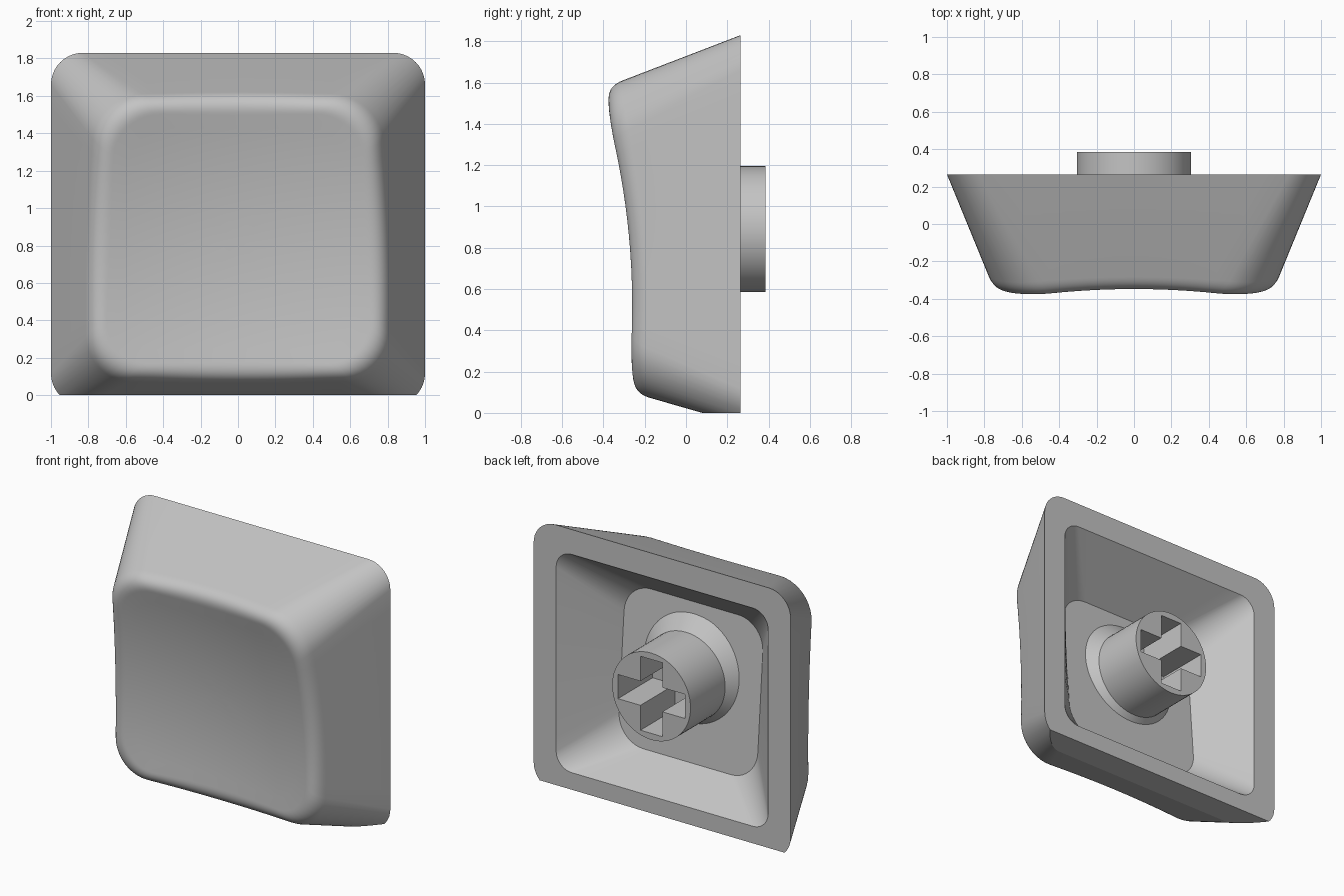
import bpy, bmesh, math
from mathutils import Matrix

if "Cube" in bpy.data.objects:
    bpy.data.objects.remove(bpy.data.objects["Cube"])

grey = bpy.data.materials.new("plain grey")
grey.use_nodes = True
COLOUR = (0.55, 0.55, 0.55, 1)
grey.diffuse_color = COLOUR
grey.node_tree.nodes["Principled BSDF"].inputs["Base Color"].default_value = COLOUR

BACK = 0.265       # plane of the open rim
CENTRE_Z = 0.84
STEM_Z = 0.89
ARC, SIDE, FILLET, DISH = 10, 12, 12, 9


def finish(bm, name):
    bmesh.ops.recalc_face_normals(bm, faces=bm.faces)
    mesh = bpy.data.meshes.new(name)
    bm.to_mesh(mesh)
    bm.free()
    ob = bpy.data.objects.new(name, mesh)
    bpy.context.collection.objects.link(ob)
    mesh.materials.append(grey)
    return ob


def smooth(ob):
    bpy.ops.object.select_all(action='DESELECT')
    ob.select_set(True)
    bpy.context.view_layer.objects.active = ob
    bpy.ops.object.shade_smooth_by_angle(angle=math.radians(14))


def rounded_rect(hx, z0, z1, r):
    """Rounded rectangle as (x, z) points, with subdivided straight sides."""
    arcs = []
    for q, (cx, cz) in enumerate([(hx - r, z1 - r), (r - hx, z1 - r),
                                  (r - hx, z0 + r), (hx - r, z0 + r)]):
        angles = [(q + k / ARC) * math.pi / 2 for k in range(ARC + 1)]
        arcs.append([(cx + r * math.cos(a), cz + r * math.sin(a)) for a in angles])
    pts = []
    for q in range(4):
        (ax, az), (bx, bz) = arcs[q][-1], arcs[(q + 1) % 4][0]
        pts += arcs[q]
        pts += [(ax + (bx - ax) * k / SIDE, az + (bz - az) * k / SIDE)
                for k in range(1, SIDE)]
    return pts


def wall(depth):
    """Outer tapered outline at a depth in front of the rim."""
    return rounded_rect(1 - 0.41 * depth, -0.053 + 0.286 * depth,
                        1.83 - 0.384 * depth, 0.17 + 0.15 * depth)


def dish(x, z):
    return -0.20 - 0.142 * (z - 0.5) ** 2 - 0.12 * x * x


def mix(a, b, t):
    return tuple(p + (q - p) * t for p, q in zip(a, b))


# Each spoke runs from the rim, up the wall, round the edge and into the dish
count = len(wall(0))
spokes = []
for i in range(count):
    depth = 0.6
    for _ in range(12):
        x, z = wall(depth)[i]
        depth = BACK - dish(x, z)
    edge = (x, BACK - depth, z)
    ax, az = wall(depth - 0.085)[i]
    low = (ax, BACK - depth + 0.085, az)
    reach = 0.09 / math.hypot(x, z - CENTRE_Z)
    bx, bz = mix((x, z), (0, CENTRE_Z), reach)
    inner = (bx, dish(bx, bz), bz)
    x0, z0 = wall(0)[i]
    spoke = [(x0, BACK, z0)]
    for k in range(FILLET + 1):
        t = k / FILLET
        spoke.append(mix(mix(low, edge, t), mix(edge, inner, t), t))
    for k in range(1, DISH):
        px, pz = mix((bx, bz), (0, CENTRE_Z), k / DISH)
        spoke.append((px, dish(px, pz), pz))
    spokes.append(spoke)

# Cavity opening and its tilted floor
opening = [(x, BACK, z) for x, z in rounded_rect(0.825, 0.12, 1.655, 0.12)]
floor = [(x, -0.06 - 0.08 * (z - STEM_Z), z)
         for x, z in rounded_rect(0.54, 0.28, 1.37, 0.2)]

# Cap shell: loft of all rings from cavity floor to dish centre
bm = bmesh.new()
loops = [floor, opening] + [list(level) for level in zip(*spokes)]
rings = [[bm.verts.new(p) for p in loop] for loop in loops]
for a, b in zip(rings, rings[1:]):
    for i in range(count):
        j = (i + 1) % count
        bm.faces.new((a[i], a[j], b[j], b[i]))
bm.faces.new(rings[0])
tip = bm.verts.new((0, dish(0, CENTRE_Z), CENTRE_Z))
for i in range(count):
    bm.faces.new((rings[-1][i], rings[-1][(i + 1) % count], tip))

# Flat cut along the lower edge
cut = bmesh.ops.bisect_plane(bm, geom=bm.verts[:] + bm.edges[:] + bm.faces[:],
                             plane_co=(0, 0, 0), plane_no=(0, 0, -1),
                             clear_outer=True)
cut_edges = [e for e in cut["geom_cut"] if isinstance(e, bmesh.types.BMEdge)]
bmesh.ops.holes_fill(bm, edges=cut_edges, sides=0)
smooth(finish(bm, "cap_shell"))

# Stem: turned cylinder with a flared foot
bm = bmesh.new()
profile = [(0.305, 0.385), (0.305, 0.0), (0.40, -0.09)]
turns = []
for r, y in profile:
    turns.append([bm.verts.new((r * math.cos(a), y, STEM_Z + r * math.sin(a)))
                  for a in (k * math.tau / 64 for k in range(64))])
for a, b in zip(turns, turns[1:]):
    for i in range(64):
        j = (i + 1) % 64
        bm.faces.new((a[i], a[j], b[j], b[i]))
bm.faces.new(turns[0])
bm.faces.new(turns[-1])
stem = finish(bm, "stem")

# Cross-shaped socket, one cutter outline extruded into the stem
L, W = 0.26, 0.085
quarter = [(L, -W), (L, W), (W, W)]
outline = []
for q in range(4):
    turn = Matrix.Rotation(q * math.pi / 2, 2)
    for x, z in quarter:
        outline.append((turn[0][0] * x + turn[0][1] * z,
                        turn[1][0] * x + turn[1][1] * z))
bm = bmesh.new()
base = bm.faces.new([bm.verts.new((x, 0.0, z + STEM_Z)) for x, z in outline])
out = bmesh.ops.extrude_face_region(bm, geom=[base], use_keep_orig=True)
bmesh.ops.translate(bm, vec=(0, 0.5, 0),
                    verts=[v for v in out["geom"] if isinstance(v, bmesh.types.BMVert)])
cutter = finish(bm, "socket_cutter")
mod = stem.modifiers.new("socket", 'BOOLEAN')
mod.operation = 'DIFFERENCE'
mod.solver = 'EXACT'
mod.object = cutter
bpy.context.view_layer.objects.active = stem
bpy.ops.object.modifier_apply(modifier=mod.name)
bpy.data.objects.remove(cutter)
smooth(stem)
